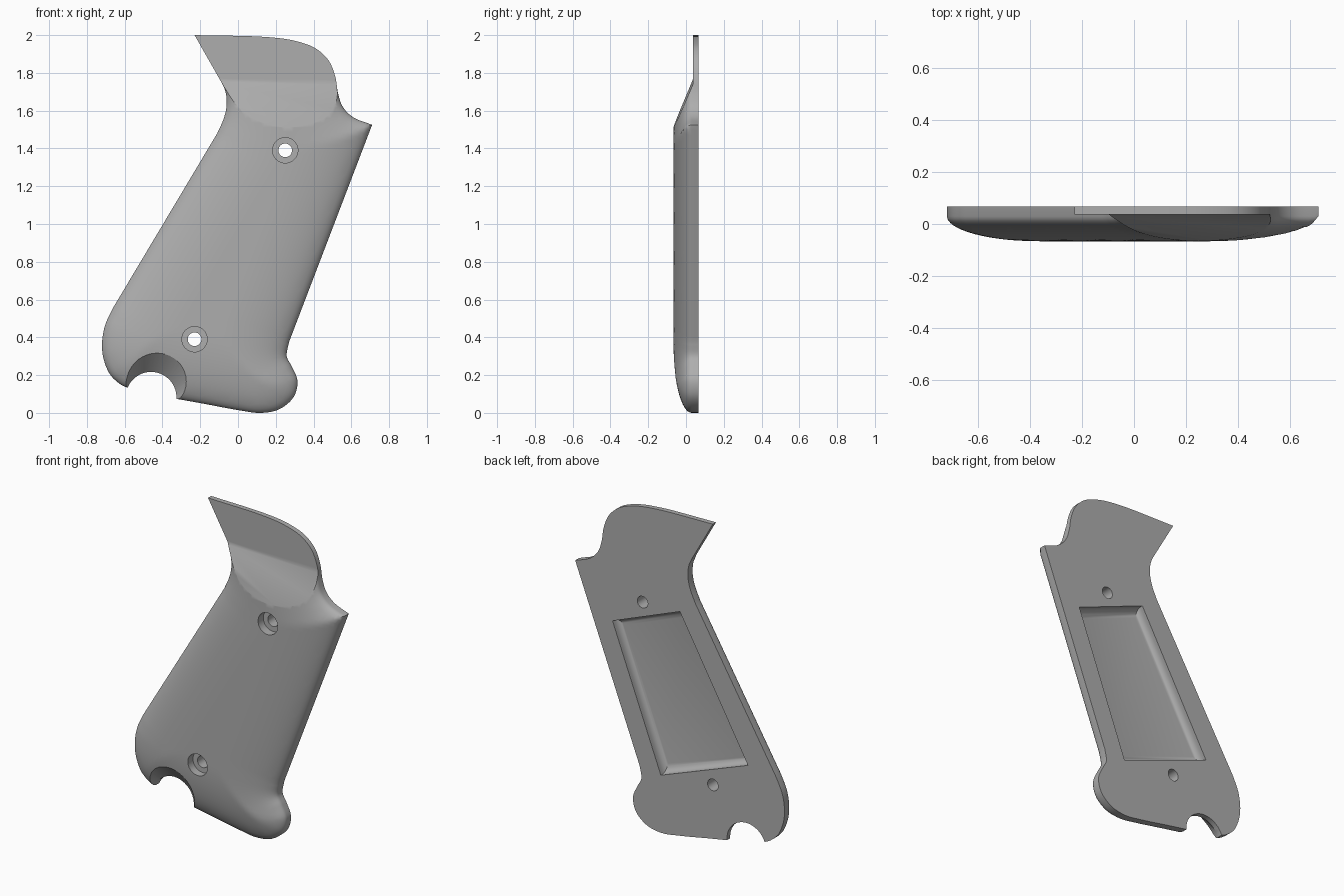
import bpy, bmesh, math
from mathutils import Vector, Matrix
from mathutils.geometry import delaunay_2d_cdt, intersect_point_line

if "Cube" in bpy.data.objects:
    bpy.data.objects.remove(bpy.data.objects["Cube"])

BACK, WALL, RISE, ROLL = 0.067, 0.03, 0.097, 0.36

grey = bpy.data.materials.new("warm_grey")
grey.use_nodes = True
colour = (0.42, 0.42, 0.42, 1)
grey.diffuse_color = colour
grey.node_tree.nodes["Principled BSDF"].inputs["Base Color"].default_value = colour


def curve(points, steps=6):
    """Smooth run through points (centripetal spline)."""
    p = [Vector(q) for q in points]
    p = [2 * p[0] - p[1]] + p + [2 * p[-1] - p[-2]]
    out = []
    for a, b, c, d in zip(p, p[1:], p[2:], p[3:]):
        t1 = (b - a).length ** 0.5
        t2 = t1 + (c - b).length ** 0.5
        t3 = t2 + (d - c).length ** 0.5
        for i in range(steps):
            t = t1 + (t2 - t1) * i / steps
            ab, bc, cd = a.lerp(b, t / t1), b.lerp(c, (t - t1) / (t2 - t1)), c.lerp(d, (t - t2) / (t3 - t2))
            out.append(ab.lerp(bc, t / t2).lerp(bc.lerp(cd, (t - t1) / (t3 - t1)), (t - t1) / (t2 - t1)))
    return out + [p[-2]]


# Outline runs, joined by straight lines, anticlockwise from the horn
runs = [
    [(0.71, 1.525), (0.61, 1.565), (0.555, 1.62), (0.53, 1.69), (0.515, 1.78), (0.48, 1.865),
     (0.41, 1.93), (0.3, 1.97), (0.15, 1.99), (-0.23, 2.0)],
    [(-0.085, 1.745), (-0.066, 1.7), (-0.06, 1.63), (-0.075, 1.56), (-0.11, 1.48)],
    [(-0.665, 0.55), (-0.705, 0.46), (-0.72, 0.36), (-0.71, 0.28), (-0.675, 0.2), (-0.62, 0.15), (-0.59, 0.135)],
    [(-0.33, 0.075), (-0.2, 0.052), (0, 0.015), (0.12, 0.0), (0.22, 0.02), (0.295, 0.085),
     (0.315, 0.17), (0.285, 0.245), (0.258, 0.3), (0.27, 0.375)],
]
corners = [q for run in runs for q in curve(run)]
outline = []
for a, b in zip(corners, corners[1:] + corners[:1]):
    n = max(1, math.ceil((b - a).length / 0.03))
    outline += [a.lerp(b, i / n) for i in range(n)]
segments = list(zip(outline, outline[1:] + outline[:1]))


def edge_distance(p):
    best = 9
    for a, b in segments:
        e = b - a
        t = min(1, max(0, (p - a).dot(e) / e.length_squared))
        best = min(best, (p - a - e * t).length_squared)
    return math.sqrt(best)


def inside(p):
    odd = False
    for a, b in segments:
        if (a.y > p.y) != (b.y > p.y) and p.x < a.x + (p.y - a.y) * (b.x - a.x) / (b.y - a.y):
            odd = not odd
    return odd


def make_object(name, bm):
    bmesh.ops.recalc_face_normals(bm, faces=bm.faces)
    mesh = bpy.data.meshes.new(name)
    bm.to_mesh(mesh)
    bm.free()
    mesh.materials.append(grey)
    obj = bpy.data.objects.new(name, mesh)
    bpy.context.collection.objects.link(obj)
    return obj


# Rows of points that follow the edge, then an even fill
points = list(outline)
offsets = (0.002, 0.006, 0.013, 0.023, 0.036)
for (a, b), (_, c) in zip(segments, segments[1:] + segments[:1]):
    along = (c - a).normalized()
    for off in offsets:
        p = b + Vector((-along.y, along.x)) * off
        if inside(p) and edge_distance(p) > off * 0.93:
            points.append(p)
step = 0.024
for i in range(-31, 31):
    for j in range(85):
        p = Vector(((i + 0.5 * (j % 2)) * step, j * step))
        if inside(p) and edge_distance(p) > offsets[-1] + 0.01:
            points.append(p)

# Grip body: domed front, rolled over at the edge, flat back
flat, _, tris, *_ = delaunay_2d_cdt(points, [], [list(range(len(outline)))], 1, 1e-6)
bm = bmesh.new()
verts = []
for p in flat:
    k = 1 - min(1, edge_distance(p) / ROLL)
    verts.append(bm.verts.new((p.x, WALL - RISE * math.sqrt(max(0, 1 - k * k)), p.y)))
for tri in tris:
    bm.faces.new([verts[i] for i in tri])
for v in [v for v in bm.verts if not v.link_faces]:
    bm.verts.remove(v)
rim = [e for e in bm.edges if e.is_boundary]
for e in rim:
    for v in e.verts:
        v.co.y = WALL
extruded = bmesh.ops.extrude_edge_only(bm, edges=rim)["geom"]
for v in extruded:
    if isinstance(v, bmesh.types.BMVert):
        v.co.y = BACK
bmesh.ops.edgeloop_fill(bm, edges=[e for e in bm.edges if e.is_boundary])
grip = make_object("grip_panel", bm)


def loft(name, rings):
    """Closed solid through matching rings of points."""
    bm = bmesh.new()
    loops = [[bm.verts.new(c) for c in ring] for ring in rings]
    n = len(loops[0])
    for a, b in zip(loops, loops[1:]):
        for i in range(n):
            bm.faces.new((a[i], a[(i + 1) % n], b[(i + 1) % n], b[i]))
    bm.faces.new(loops[0])
    bm.faces.new(loops[-1])
    return make_object(name, bm)


def circle(x, y, z, r, n=48):
    return [(x + r * math.cos(math.tau * i / n), y, z + r * math.sin(math.tau * i / n)) for i in range(n)]


cutters = []

# Thin upper tab with a sloped shoulder below it
profile = [(0.036, 2.3), (0.036, 1.75), (-0.11, 1.41), (-0.5, 1.41), (-0.5, 2.3)]
cutters.append(loft("tab_cutter", [[(x, y, z - 0.043 * (x - 0.24)) for y, z in profile] for x in (-1, 1)]))

# Flared notch at the bottom corner
cutters.append(loft("notch_cutter", [circle(-0.425, -0.09, 0.15, 0.2), circle(-0.46, 0.035, 0.083, 0.134),
                                     circle(-0.46, 0.2, 0.083, 0.134)]))

# Stepped screw holes
for x, z in ((0.25, 1.39), (-0.23, 0.39)):
    cutters.append(loft("screw_cutter", [circle(x, -0.2, z, 0.067), circle(x, -0.015, z, 0.067),
                                         circle(x, -0.015, z, 0.036), circle(x, 0.2, z, 0.036)]))

# Hollow in the back with a rounded floor edge
quad = [Vector(q) for q in ((0.455, 1.22), (-0.005, 1.40), (-0.47, 0.575), (0.125, 0.355))]
middle = sum(quad, Vector((0, 0))) / 4
rings = [[(q.x, 0.2, q.y) for q in quad]]
for i in range(7):
    a = math.pi / 2 * i / 6
    inset = 0.04 * (1 - math.cos(a))
    y = 0.05 - 0.04 * math.sin(a)
    ring = []
    for q in quad:
        p = q + (middle - q).normalized() * inset * 1.4
        ring.append((p.x, y, p.y))
    rings.append(ring)
cutters.append(loft("hollow_cutter", rings))

# Cut everything, then shade
bpy.context.view_layer.objects.active = grip
for cutter in cutters:
    cutter.hide_render = True
    mod = grip.modifiers.new("cut", 'BOOLEAN')
    mod.operation = 'DIFFERENCE'
    mod.solver = 'EXACT'
    mod.object = cutter
    bpy.ops.object.modifier_apply(modifier=mod.name)
    bpy.data.objects.remove(cutter)
bpy.ops.object.select_all(action='DESELECT')
grip.select_set(True)
bpy.ops.object.shade_smooth_by_angle(angle=math.radians(32))
